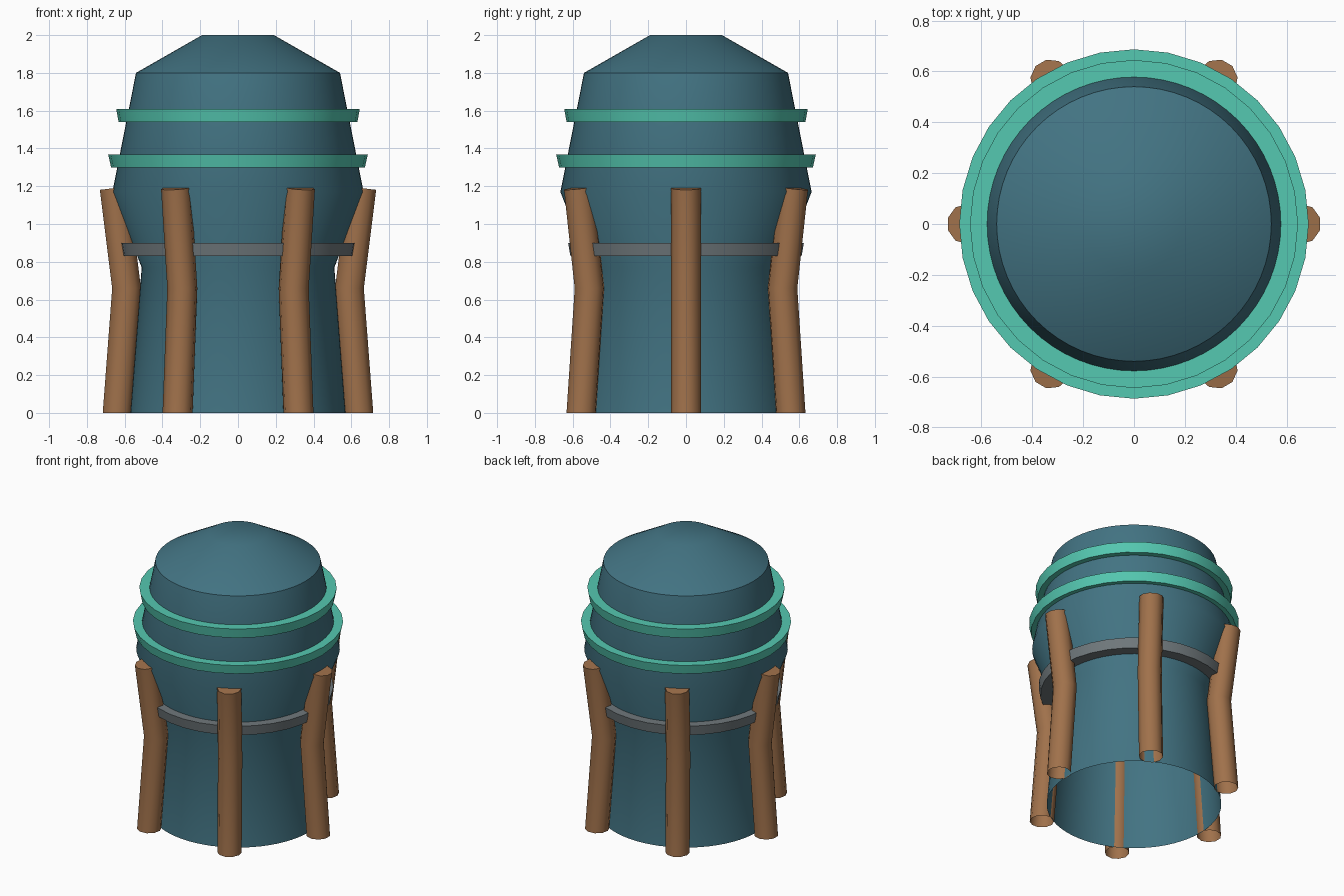
import bpy
import bmesh
from math import cos, sin, pi, radians
from mathutils import Vector, Matrix

cube = bpy.data.objects.get("Cube")
if cube:
    bpy.data.objects.remove(cube, do_unlink=True)


def make_material(name, rgb):
    mat = bpy.data.materials.new(name)
    mat.use_nodes = True
    mat.diffuse_color = (*rgb, 1)
    mat.node_tree.nodes["Principled BSDF"].inputs["Base Color"].default_value = (*rgb, 1)
    return mat


SLATE = make_material("slate blue", (0.055, 0.172, 0.225))
TEAL = make_material("bright teal", (0.09, 0.58, 0.44))
WOOD = make_material("brown wood", (0.35, 0.165, 0.07))
IRON = make_material("iron grey", (0.16, 0.188, 0.2))


def loft(name, loops, mat, cap_end=False):
    """Skin a list of equal point loops, each one closed around."""
    bm = bmesh.new()
    rings = [[bm.verts.new(p) for p in loop] for loop in loops]
    n = len(rings[0])
    for low, high in zip(rings, rings[1:]):
        for i in range(n):
            j = (i + 1) % n
            bm.faces.new((low[i], low[j], high[j], high[i]))
    if cap_end:
        bm.faces.new(rings[-1])
    mesh = bpy.data.meshes.new(name)
    bm.to_mesh(mesh)
    bm.free()
    mesh.materials.append(mat)
    obj = bpy.data.objects.new(name, mesh)
    bpy.context.collection.objects.link(obj)
    bpy.ops.object.select_all(action="DESELECT")
    obj.select_set(True)
    bpy.context.view_layer.objects.active = obj
    bpy.ops.object.shade_smooth_by_angle(angle=radians(40))
    return obj


def circle(radius, z, sides, turn=0.0):
    return [Vector((radius * cos(2 * pi * i / sides + turn),
                    radius * sin(2 * pi * i / sides + turn), z)) for i in range(sides)]


def lathe(name, profile, mat, sides=32, cap_end=False):
    return loft(name, [circle(r, z, sides) for r, z in profile], mat, cap_end)


# Domed shell, open underneath
lathe("tank_body", [(0.57, 0), (0.51, 0.77), (0.665, 1.17), (0.54, 1.8), (0.19, 2)],
      SLATE, sides=64, cap_end=True)


# Flared bands: inner and outer radius at the bottom, then at the top
def band(name, z0, z1, inner0, outer0, inner1, outer1, mat):
    lathe(name, [(inner0, z0), (outer0, z0), (outer1, z1), (inner1, z1)], mat)


band("lower_band", 1.3, 1.367, 0.637, 0.672, 0.624, 0.687, TEAL)
band("upper_band", 1.54, 1.61, 0.59, 0.632, 0.576, 0.645, TEAL)
band("strap", 0.83, 0.9, 0.531, 0.612, 0.558, 0.624, IRON)

# Six bent posts around the shell, open at the foot and capped at the top
SIDES = 10
POST_PATH = [(0.64, 0, 0), (0.59, 0.66, 0), (0.656, 1.19, 7)]
for k in range(6):
    spin = Matrix.Rotation(k * pi / 3, 3, "Z")
    loops = []
    for offset, z, tilt in POST_PATH:
        lean = Matrix.Rotation(radians(tilt), 3, "Y")
        centre = Vector((offset, 0, z))
        loops.append([spin @ (centre + lean @ p)
                      for p in circle(0.08, 0, SIDES, pi / SIDES)])
    loft(f"post_{k + 1}", loops, WOOD, cap_end=True)
